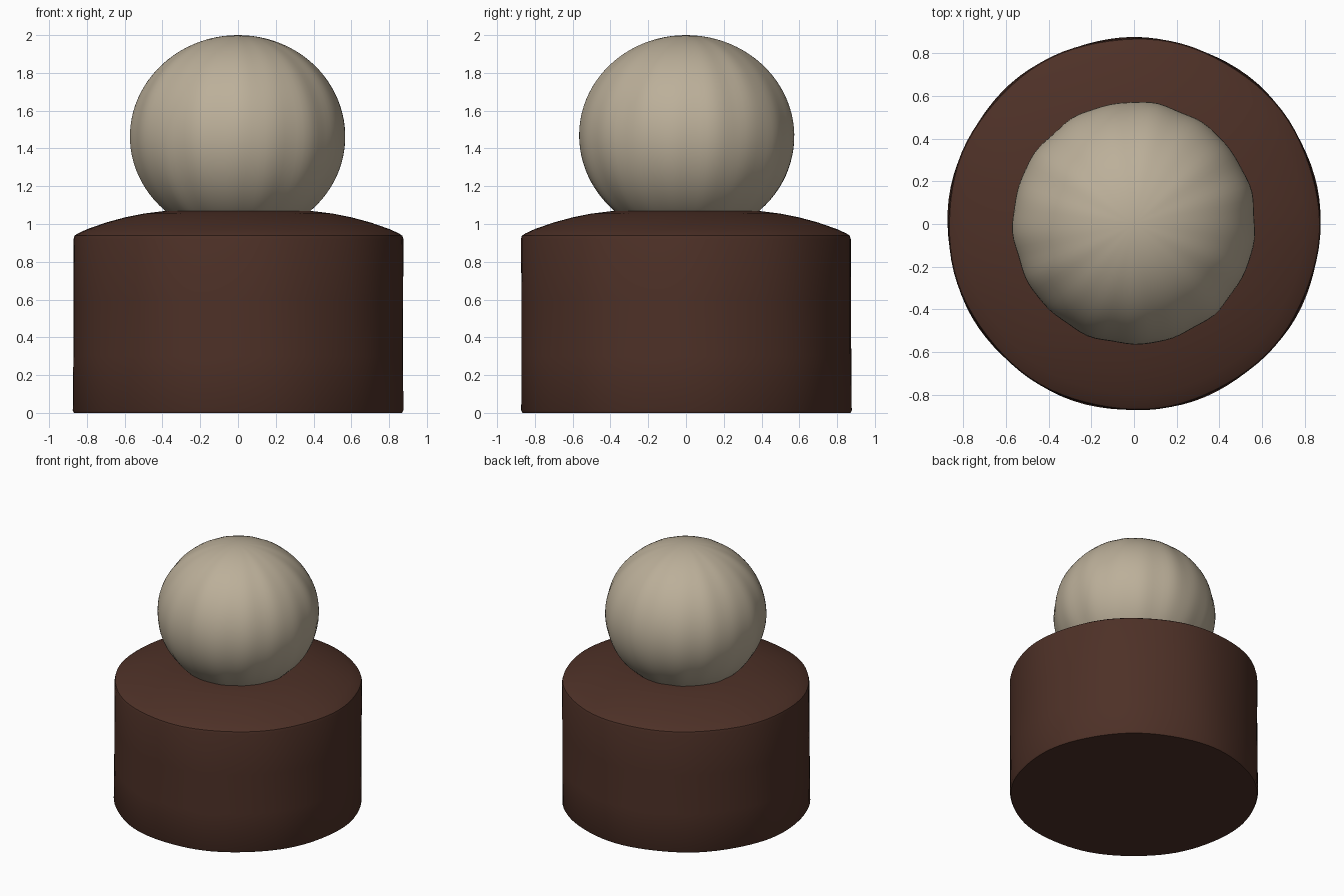
import bpy, bmesh, math

if "Cube" in bpy.data.objects:
    bpy.data.objects.remove(bpy.data.objects["Cube"])

SEG = 96


def material(name, rgb):
    m = bpy.data.materials.new(name)
    m.diffuse_color = (*rgb, 1)
    m.use_nodes = True
    m.node_tree.nodes["Principled BSDF"].inputs["Base Color"].default_value = m.diffuse_color
    return m


def lathe(name, profile, mat, wobble, angle):
    """Spin an (r, z) profile around z, with a slight hand-made unevenness."""
    bm = bmesh.new()
    rings = []
    for r, z in profile:
        if r == 0:
            rings.append([bm.verts.new((0, 0, z))])
            continue
        ring = []
        for i in range(SEG):
            a = math.tau * i / SEG
            k = r * (1 + wobble(a, z))
            ring.append(bm.verts.new((k * math.cos(a), k * math.sin(a), z)))
        rings.append(ring)
    for lo, hi in zip(rings, rings[1:]):
        for i in range(SEG):
            j = (i + 1) % SEG
            if len(lo) == 1:
                bm.faces.new((lo[0], hi[j], hi[i]))
            elif len(hi) == 1:
                bm.faces.new((lo[i], lo[j], hi[0]))
            else:
                bm.faces.new((lo[i], lo[j], hi[j], hi[i]))
    me = bpy.data.meshes.new(name)
    bm.to_mesh(me)
    bm.free()
    ob = bpy.data.objects.new(name, me)
    bpy.context.collection.objects.link(ob)
    me.materials.append(mat)
    bpy.ops.object.select_all(action='DESELECT')
    ob.select_set(True)
    bpy.context.view_layer.objects.active = ob
    bpy.ops.object.shade_smooth_by_angle(angle=math.radians(angle))
    return ob


# Drum base with a shallow domed top
base_profile = [(0, 0), (0.868, 0), (0.875, 0.012), (0.873, 0.3), (0.872, 0.6),
                (0.873, 0.92), (0.868, 0.938), (0.85, 0.95), (0.8, 0.973),
                (0.7, 1.008), (0.6, 1.035), (0.5, 1.055), (0.38, 1.07), (0, 1.072)]
lathe("base", base_profile, material("dark_brown", (0.075, 0.03, 0.02)),
      lambda a, z: 0.003 * math.sin(9 * a + 2 * z), 40)

# Slightly uneven ball resting in the top of the base
ball_profile = [(0, 1.03)]
start = -math.asin(0.44 / 0.535)
STEPS = 36
for i in range(STEPS):
    t = start + (math.pi / 2 - start) * i / STEPS
    ball_profile.append((0.569 * math.cos(t), 1.465 + 0.535 * math.sin(t)))
ball_profile.append((0, 2.0))
lathe("ball", ball_profile, material("ivory", (0.5, 0.43, 0.32)),
      lambda a, z: 0.005 * math.sin(11 * a + 3 * z) + 0.004 * math.sin(17 * a - 2 * z)
      + 0.008 * math.sin(a), 60)
